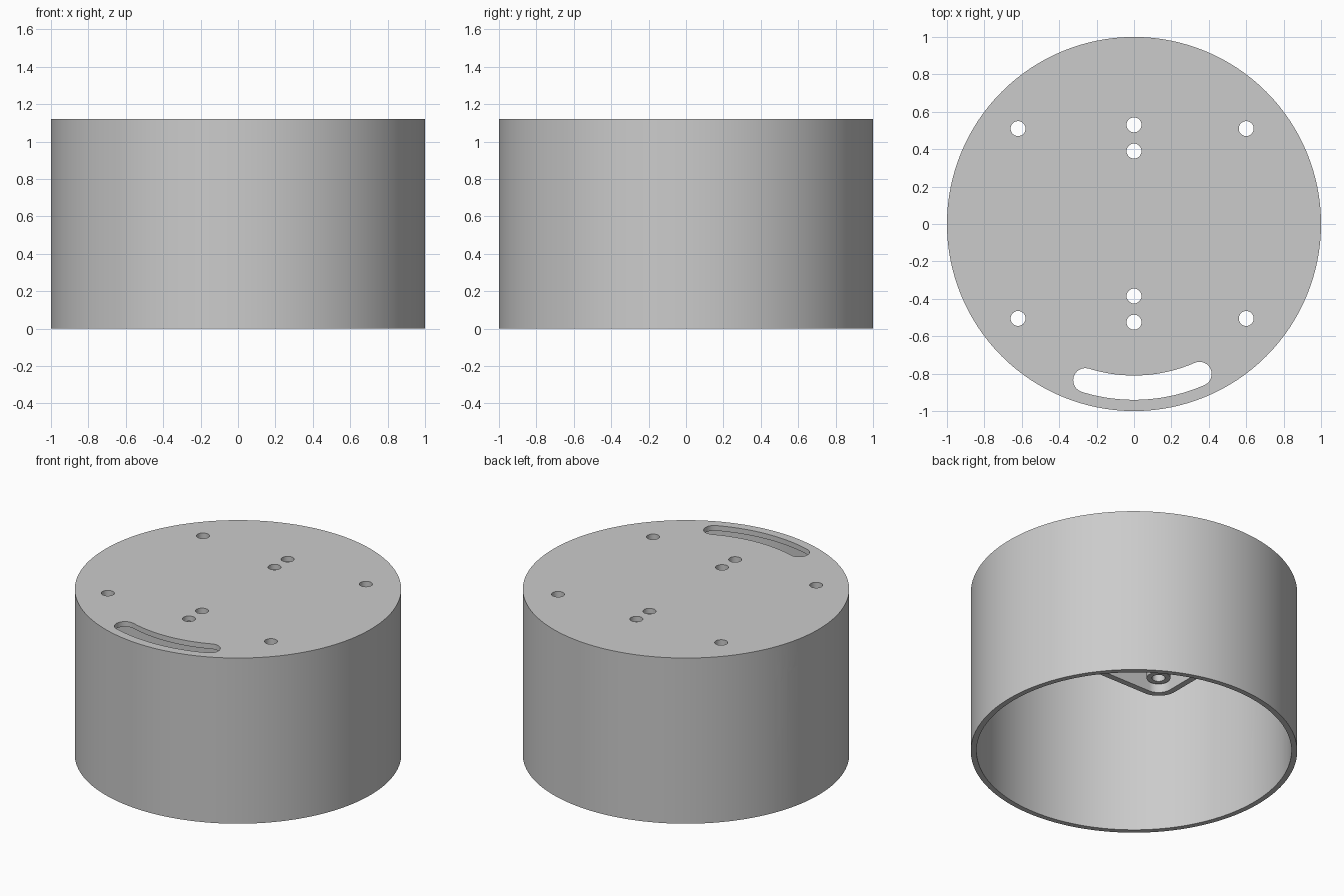
import bpy, bmesh
from math import sin, cos, pi, radians
from mathutils import Matrix

cube = bpy.data.objects.get("Cube")
if cube:
    bpy.data.objects.remove(cube)

HEIGHT, CEILING, INNER = 1.12, 1.085, 0.965
HOLE = 0.04
CORNERS = [(x, y) for x in (-0.62, 0.6) for y in (-0.505, 0.51)]
MIDDLE = [(0, y) for y in (-0.525, -0.385, 0.39, 0.53)]

grey = bpy.data.materials.new("plain_grey")
grey.use_nodes = True
grey.diffuse_color = (0.6, 0.6, 0.6, 1)
grey.node_tree.nodes["Principled BSDF"].inputs["Base Color"].default_value = (0.6, 0.6, 0.6, 1)


def arc(cx, cy, r, start, end, n):
    """Points along an arc, angles in degrees."""
    steps = [radians(start + (end - start) * i / n) for i in range(n + 1)]
    return [(cx + r * cos(a), cy + r * sin(a)) for a in steps]


def circle(cx, cy, r, n):
    return arc(cx, cy, r, 0, 360, n)[:-1]


def prism(name, outline, low, high, matrix=Matrix()):
    """Extrude a closed outline from low to high."""
    bm = bmesh.new()
    base = bm.faces.new([bm.verts.new((x, y, low)) for x, y in outline])
    top = bmesh.ops.extrude_face_region(bm, geom=[base])["geom"]
    verts = [v for v in top if isinstance(v, bmesh.types.BMVert)]
    bmesh.ops.translate(bm, verts=verts, vec=(0, 0, high - low))
    bm.transform(matrix)
    bmesh.ops.recalc_face_normals(bm, faces=bm.faces)
    mesh = bpy.data.meshes.new(name)
    bm.to_mesh(mesh)
    bm.free()
    mesh.materials.append(grey)
    obj = bpy.data.objects.new(name, mesh)
    bpy.context.collection.objects.link(obj)
    return obj


def cut(obj, cutter):
    """Subtract the cutter and discard it."""
    mod = obj.modifiers.new("cut", "BOOLEAN")
    mod.operation, mod.solver, mod.object = "DIFFERENCE", "EXACT", cutter
    bpy.context.view_layer.objects.active = obj
    bpy.ops.object.modifier_apply(modifier=mod.name)
    bpy.data.objects.remove(cutter)


def rounded_frame(r):
    """Rounded rectangle whose corners are centred on the corner holes."""
    return (arc(0.6, 0.51, r, 0, 90, 12) + arc(-0.62, 0.51, r, 90, 180, 12)
            + arc(-0.62, -0.505, r, 180, 270, 12) + arc(0.6, -0.505, r, 270, 360, 12))


# Round housing, open underneath
housing = prism("housing", circle(0, 0, 1, 128), 0, HEIGHT)
cut(housing, prism("cavity", circle(0, 0, INNER, 128), -0.1, CEILING))

# Arched cable opening in the side wall
arch = [(0.373, -0.1)] + arc(0.184, 0.758, 0.189, 0, 180, 32) + [(-0.005, -0.1)]
to_side = Matrix(((0, 0, 1, 0), (1, 0, 0, 0), (0, 1, 0, 0), (0, 0, 0, 1)))
cut(housing, prism("arch_cutter", arch, -1.2, -0.7, to_side))

# Curved slot near the front edge of the top
mid, half, a, b = 0.875, 0.065, 252.7, 293.6
slot = (arc(0, 0, mid + half, a, b, 32)
        + arc(mid * cos(radians(b)), mid * sin(radians(b)), half, b, b + 180, 12)[1:-1]
        + arc(0, 0, mid - half, b, a, 32)
        + arc(mid * cos(radians(a)), mid * sin(radians(a)), half, a + 180, a + 360, 12)[1:-1])
cut(housing, prism("slot_cutter", slot, 1, 1.2))

# Screw holes through the top
for x, y in CORNERS + MIDDLE:
    cut(housing, prism("hole_cutter", circle(x, y, HOLE, 32), 1, 1.2))

# Rounded retaining frame under the top
frame = prism("retaining_frame", rounded_frame(0.13), 0.92, CEILING)
cut(frame, prism("frame_cutter", rounded_frame(0.09), 0.8, 1.2))

# Hollow standoffs around the corner holes
parts = [housing, frame]
for i, (x, y) in enumerate(CORNERS):
    standoff = prism(f"standoff_{i + 1}", circle(x, y, 0.073, 32), 0.97, CEILING)
    cut(standoff, prism("bore_cutter", circle(x, y, HOLE, 32), 0.9, 1.2))
    parts.append(standoff)

bpy.ops.object.select_all(action="DESELECT")
for obj in parts:
    obj.select_set(True)
bpy.context.view_layer.objects.active = housing
bpy.ops.object.shade_smooth_by_angle(angle=radians(30))
